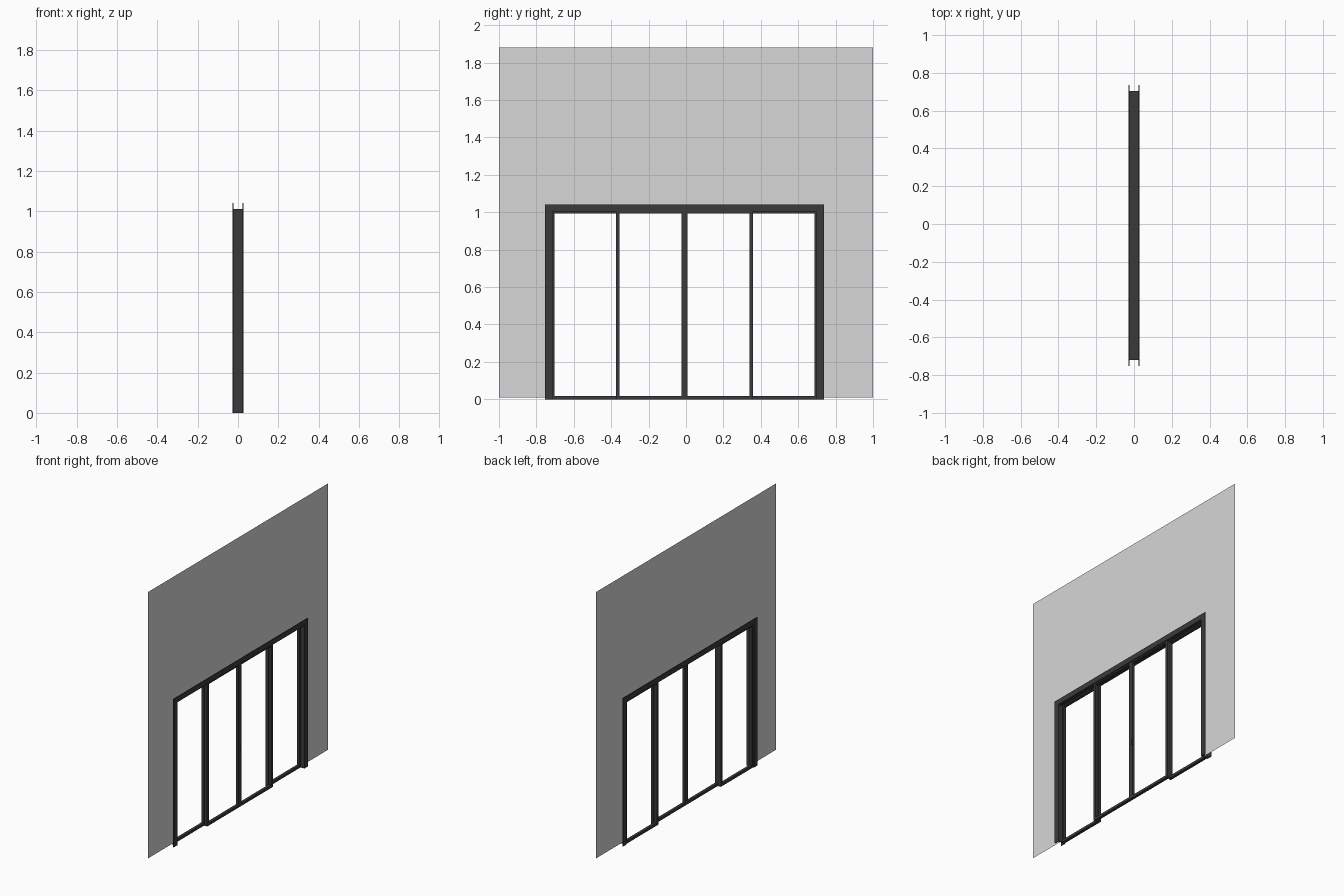
import bpy

if "Cube" in bpy.data.objects:
    bpy.data.objects.remove(bpy.data.objects["Cube"])

CY = -0.008          # centre line of the door in y
HALF_OUT = 0.745     # trim outer half width
HALF_BODY = 0.713    # jamb outer half width
TOP = 1.012          # top of the jamb body


def material(name, v):
    m = bpy.data.materials.new(name)
    m.diffuse_color = (*v, 1)
    m.use_nodes = True
    m.node_tree.nodes["Principled BSDF"].inputs["Base Color"].default_value = m.diffuse_color
    return m


wall_mat = material("wall grey", (0.68, 0.68, 0.68))
frame_mat = material("frame charcoal", (0.042, 0.042, 0.043))


def make(name, verts, faces, mat):
    me = bpy.data.meshes.new(name)
    me.from_pydata(verts, [], faces)
    me.materials.append(mat)
    ob = bpy.data.objects.new(name, me)
    bpy.context.collection.objects.link(ob)
    return ob


def boxes(name, items, mat=frame_mat):
    """Join several (x0, x1, y0, y1, z0, z1) boxes into one object; y is relative to CY."""
    verts, faces = [], []
    for x0, x1, y0, y1, z0, z1 in items:
        b = len(verts)
        verts += [(x, y + CY, z) for x in (x0, x1) for y in (y0, y1) for z in (z0, z1)]
        for f in ((0, 1, 3, 2), (4, 6, 7, 5), (0, 4, 5, 1), (2, 3, 7, 6), (0, 2, 6, 4), (1, 5, 7, 3)):
            faces.append([b + i for i in f])
    return make(name, verts, faces, mat)


def portal(x0, x1, inner, outer, z_in, z_out):
    """Two uprights and a head piece."""
    return [(x0, x1, -outer, -inner, 0, z_in),
            (x0, x1, inner, outer, 0, z_in),
            (x0, x1, -outer, outer, z_in, z_out)]


# Wall: single sheet with the doorway left open
hl, hr, ht, zb, zt = CY - HALF_BODY, CY + HALF_BODY, TOP, 0.009, 1.88
make("wall",
     [(0, -1, zb), (0, hl, zb), (0, hl, ht), (0, -1, ht),
      (0, hr, zb), (0, 1, zb), (0, 1, ht), (0, hr, ht),
      (0, -1, zt), (0, 1, zt), (0, hl, zt), (0, hr, zt)],
     [(0, 1, 2, 3), (4, 5, 6, 7), (3, 2, 10, 8), (2, 7, 11, 10), (7, 6, 9, 11)],
     wall_mat)

# Jamb lining and the thin trim on both sides of the wall
boxes("jamb_frame", portal(-0.024, 0.024, 0.705, HALF_BODY, 1.003, TOP))
for side, s in (("left", -1), ("right", 1)):
    x0, x1 = sorted((s * 0.023, s * 0.028))
    boxes("trim_" + side, portal(x0, x1, 0.706, HALF_OUT, 1.004, 1.042))


# Glass-free door panels: outer pair on one track, inner pair on the other
def panel(name, xc, y0, y1, stile=0.017, d=0.010):
    a, b = xc - d, xc + d
    boxes(name, [(a, b, y0, y0 + stile, 0, 1.006),
                 (a, b, y1 - stile, y1, 0, 1.006),
                 (a, b, y0 + stile, y1 - stile, 0, 0.018),
                 (a, b, y0 + stile, y1 - stile, 0.994, 1.006)])


for side, s in (("near", -1), ("far", 1)):
    panel("outer_panel_" + side, -0.012, *sorted((s * 0.347, s * 0.711)))
    panel("inner_panel_" + side, 0.012, *sorted((0, s * 0.365)))

# Small latch at the meeting stiles
boxes("latch", [(0.0215, 0.026, 0.004, 0.012, 0.395, 0.435)])
